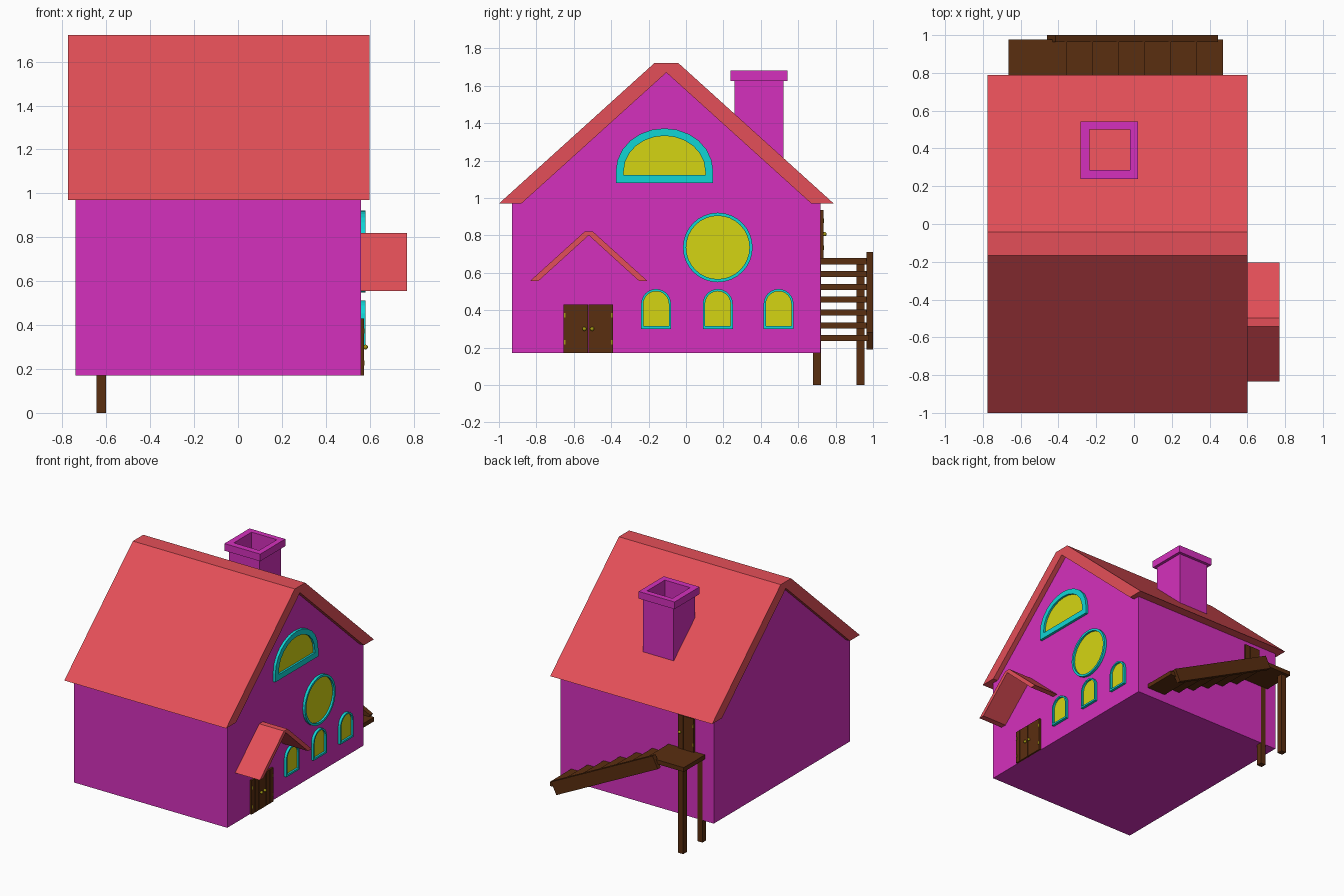
import bpy, bmesh, math
from mathutils import Vector

if "Cube" in bpy.data.objects:
    bpy.data.objects.remove(bpy.data.objects["Cube"])


def material(name, rgb):
    m = bpy.data.materials.new(name)
    lin = [((c / 255 + 0.055) / 1.055) ** 2.4 if c > 10 else c / 3295 for c in rgb]
    m.diffuse_color = (*lin, 1)
    m.use_nodes = True
    m.node_tree.nodes["Principled BSDF"].inputs["Base Color"].default_value = m.diffuse_color
    return m


PINK = material("magenta wall", (213, 48, 189))
RED = material("coral roof", (228, 79, 88))
CYAN = material("turquoise frame", (16, 213, 213))
YELLOW = material("yellow glass", (213, 213, 18))
BROWN = material("dark wood", (90, 46, 16))
GOLD = material("brass", (165, 155, 20))


# Placement: profile u, v and depth d to world coordinates
def gable_wall(u, v, d): return Vector((0.56 + d, u, v))
def back_wall(u, v, d): return Vector((u, 0.72 + d, v))
def upright(u, v, d): return Vector((u, v, d))


def finish(name, bm, mat):
    bmesh.ops.recalc_face_normals(bm, faces=bm.faces)
    me = bpy.data.meshes.new(name)
    bm.to_mesh(me)
    bm.free()
    me.materials.append(mat)
    ob = bpy.data.objects.new(name, me)
    bpy.context.collection.objects.link(ob)
    return ob


def prism(name, pts, place, d0, d1, mat):
    """Extruded outline."""
    bm = bmesh.new()
    a, b = [[bm.verts.new(place(u, v, d)) for u, v in pts] for d in (d0, d1)]
    bm.faces.new(a)
    bm.faces.new(b)
    n = len(pts)
    for i in range(n):
        j = (i + 1) % n
        bm.faces.new((a[i], a[j], b[j], b[i]))
    return finish(name, bm, mat)


def tube(name, outer, inner, place, d0, d1, mat):
    """Extruded outline with a matching hole."""
    bm = bmesh.new()
    loops = [[bm.verts.new(place(u, v, d)) for u, v in pts]
             for pts, d in ((outer, d0), (outer, d1), (inner, d1), (inner, d0))]
    n = len(outer)
    for k in range(4):
        p, q = loops[k], loops[(k + 1) % 4]
        for i in range(n):
            j = (i + 1) % n
            bm.faces.new((p[i], p[j], q[j], q[i]))
    return finish(name, bm, mat)


def rect(u0, u1, v0, v1):
    return [(u0, v0), (u1, v0), (u1, v1), (u0, v1)]


def box(name, place, u0, u1, v0, v1, d0, d1, mat):
    return prism(name, rect(u0, u1, v0, v1), place, d0, d1, mat)


def arch(cu, base, spring, a, b, n):
    curve = [(cu + a * math.cos(math.pi * i / n), spring + b * math.sin(math.pi * i / n))
             for i in range(n + 1)]
    return [(cu - a, base), (cu + a, base)] + curve


def circle(cu, cv, r, n=32):
    return [(cu + r * math.cos(math.tau * i / n), cv + r * math.sin(math.tau * i / n))
            for i in range(n)]


def window(name, outer, inner):
    tube(name + "_frame", outer, inner, gable_wall, -0.005, 0.02, CYAN)
    prism(name + "_glass", inner, gable_wall, -0.005, 0.005, YELLOW)


def gable_roof(name, cu, eave, half, ridge, flat, in_half, in_apex, d0, d1):
    pts = [(cu - half, eave), (cu - flat, ridge), (cu + flat, ridge), (cu + half, eave),
           (cu + in_half, eave), (cu, in_apex), (cu - in_half, eave)]
    prism(name, pts, gable_wall, d0, d1, RED)


def door_leaf(name, place, u0, u1, v0, v1, knob_u, hinge_u):
    box(name + "_back", place, u0, u1, v0, v1, 0, 0.010, BROWN)
    w = (u1 - u0) / 3
    for i in range(3):
        box(f"{name}_plank_{i + 1}", place, u0 + i * w + 0.001, u0 + (i + 1) * w - 0.001,
            v0, v1, 0.008, 0.014, BROWN)
    for k, f in enumerate((0.22, 0.78)):
        v = v0 + f * (v1 - v0)
        box(f"{name}_hinge_{k + 1}", place, hinge_u - 0.004, hinge_u + 0.004,
            v - 0.012, v + 0.012, 0.008, 0.017, GOLD)
    bm = bmesh.new()
    bmesh.ops.create_uvsphere(bm, u_segments=12, v_segments=8, radius=0.011)
    bmesh.ops.translate(bm, verts=bm.verts, vec=place(knob_u, (v0 + v1) / 2, 0.021))
    for f in bm.faces:
        f.smooth = True
    finish(name + "_knob", bm, GOLD)


# House body and main roof
RIDGE_Y = -0.105
prism("house_body", [(-0.93, 0.17), (0.72, 0.17), (0.72, 0.97), (0.67, 0.97),
                     (RIDGE_Y, 1.67), (-0.88, 0.97), (-0.93, 0.97)],
      gable_wall, -1.30, 0, PINK)
gable_roof("main_roof", RIDGE_Y, 0.97, 0.895, 1.722, 0.063, 0.775, 1.67, -1.335, 0.04)

# Porch roof over the double door
gable_roof("porch_roof", -0.52, 0.555, 0.315, 0.82, 0.022, 0.27, 0.80, 0, 0.21)

# Chimney: hollow shaft with its foot cut to the roof slope, and a cap
hole = rect(-0.235, -0.02, 0.285, 0.50)


def on_roof(u, v, d):
    roof_z = 1.722 - (v - RIDGE_Y - 0.063) * 0.904
    return Vector((u, v, roof_z - 0.02 if d == 0 else d))


tube("chimney_shaft", rect(-0.26, 0.0, 0.26, 0.52), hole, on_roof, 0, 1.63, PINK)
tube("chimney_cap", rect(-0.282, 0.022, 0.238, 0.542), hole, upright, 1.625, 1.68, PINK)

# Windows in the gable wall
window("attic_window", arch(-0.115, 1.08, 1.144, 0.26, 0.228, 12),
       arch(-0.115, 1.123, 1.144, 0.218, 0.188, 12))
window("round_window", circle(0.17, 0.735, 0.186), circle(0.17, 0.735, 0.169))
for i, y in enumerate((-0.16, 0.17, 0.495)):
    window(f"small_window_{i + 1}", arch(y, 0.30, 0.433, 0.08, 0.08, 12),
           arch(y, 0.314, 0.433, 0.068, 0.068, 12))

# Double door in the gable wall, single door at the back
door_leaf("door_left", gable_wall, -0.655, -0.5235, 0.17, 0.43, -0.543, -0.649)
door_leaf("door_right", gable_wall, -0.5215, -0.39, 0.17, 0.43, -0.502, -0.396)
door_leaf("back_door", back_wall, -0.58, -0.445, 0.678, 0.935, -0.463, -0.574)

# Landing and its posts
box("landing", upright, -0.665, -0.355, 0.72, 0.978, 0.645, 0.678, BROWN)
for i, y in enumerate((0.70, 0.933)):
    box(f"landing_post_{i + 1}", upright, -0.645, -0.602, y - 0.022, y + 0.022, 0, 0.65, BROWN)

# Open treads and the sloping side board
RUN, DROP = 0.1375, 0.0686
for i in range(1, 7):
    x, z = -0.355 + RUN * i, 0.662 - DROP * i
    box(f"stair_tread_{i}", upright, x - RUN - 0.02, x, 0.72, 0.978, z - 0.016, z + 0.016, BROWN)
slope = math.atan2(DROP, RUN)
along = Vector((math.cos(slope), 0, -math.sin(slope)))
across = Vector((math.sin(slope), 0, math.cos(slope)))


def stringer_place(u, v, d):
    return Vector((-0.0075, d, 0.45)) + along * u + across * v


box("stair_side_board", stringer_place, -0.481, 0.481, -0.05, 0.05, 0.964, 1.0, BROWN)
